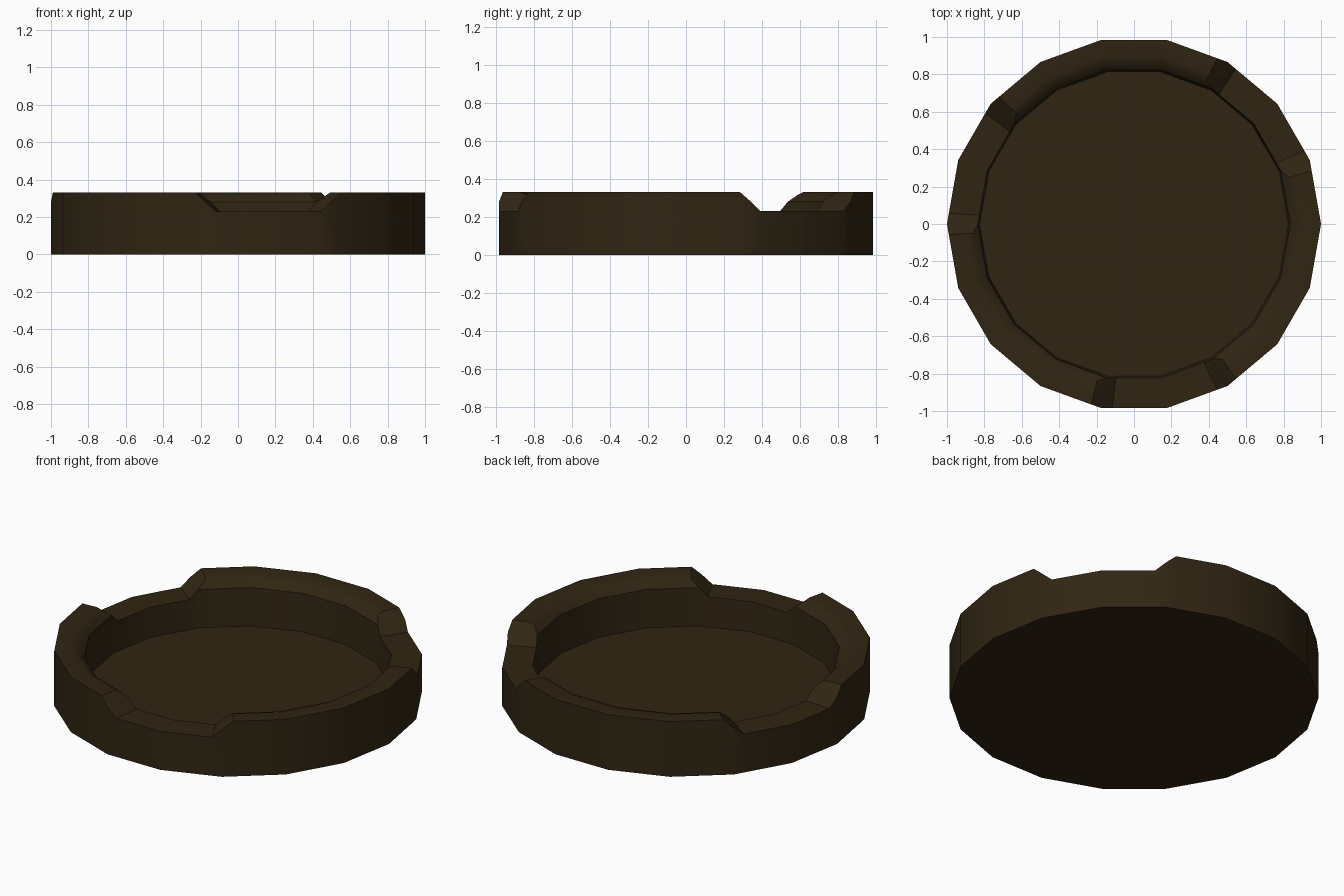
import bpy, bmesh, math

if "Cube" in bpy.data.objects:
    bpy.data.objects.remove(bpy.data.objects["Cube"], do_unlink=True)

SIDES = 18
STEP = 360 / SIDES
RAMP = 3.3                      # half width of a notch ramp, degrees
LOW, MID, HIGH = 0.23, 0.28, 0.33
NOTCHES = [(20, 60), (140, 180), (260, 300)]
FLOOR = 0.055

# Cross-section of the raised rim: radius, height (outside to inside)
RIM = [(1.0, HIGH), (0.905, HIGH), (0.87, 0.318), (0.835, MID)]


def make_material(name, colour):
    mat = bpy.data.materials.new(name)
    mat.use_nodes = True
    mat.diffuse_color = colour
    mat.node_tree.nodes["Principled BSDF"].inputs["Base Color"].default_value = colour
    return mat


def rim_columns():
    """Angles around the dish, each with the rim height there."""
    heights = {}
    for i in range(SIDES):
        a = i * STEP
        heights[a] = LOW if any(s < a < e for s, e in NOTCHES) else HIGH
    for start, end in NOTCHES:
        heights[start] = heights[end] = MID
        heights[start - RAMP] = heights[end + RAMP] = HIGH
        heights[start + RAMP] = heights[end - RAMP] = LOW
    return sorted(heights.items())


def on_side(radius, angle, z):
    """Point on the flat side of the polygon at this angle."""
    half = STEP / 2
    r = radius * math.cos(math.radians(half)) / math.cos(math.radians(angle % STEP - half))
    t = math.radians(angle)
    return (r * math.cos(t), r * math.sin(t), z)


bm = bmesh.new()

# Columns of points: outer foot, rim, inner foot
columns = []
for angle, top in rim_columns():
    section = [(1.0, 0.0)] + [(r, min(z, top)) for r, z in RIM] + [(0.825, FLOOR)]
    columns.append((top, [bm.verts.new(on_side(r, angle, z)) for r, z in section]))

# Walls and rim; ramps are split so each slope stays flat
for i, (top_a, a) in enumerate(columns):
    top_b, b = columns[(i + 1) % len(columns)]
    for k in range(len(a) - 1):
        on_rim = 1 <= k < len(RIM)
        if top_a == top_b or not on_rim:
            bm.faces.new((a[k], b[k], b[k + 1], a[k + 1]))
        elif top_a < top_b:
            bm.faces.new((a[k], b[k], a[k + 1]))
            bm.faces.new((b[k], b[k + 1], a[k + 1]))
        else:
            bm.faces.new((a[k], b[k], b[k + 1]))
            bm.faces.new((a[k], b[k + 1], a[k + 1]))

# Base and inner floor
bm.faces.new([c[0] for _, c in columns])
bm.faces.new([c[-1] for _, c in columns])
bmesh.ops.recalc_face_normals(bm, faces=bm.faces[:])

mesh = bpy.data.meshes.new("notched_dish")
bm.to_mesh(mesh)
bm.free()
dish = bpy.data.objects.new("notched_dish", mesh)
bpy.context.collection.objects.link(dish)
mesh.materials.append(make_material("dark_brown", (0.03, 0.0185, 0.0065, 1.0)))

bpy.ops.object.select_all(action='DESELECT')
dish.select_set(True)
bpy.context.view_layer.objects.active = dish
bpy.ops.object.shade_smooth_by_angle(angle=math.radians(31))
